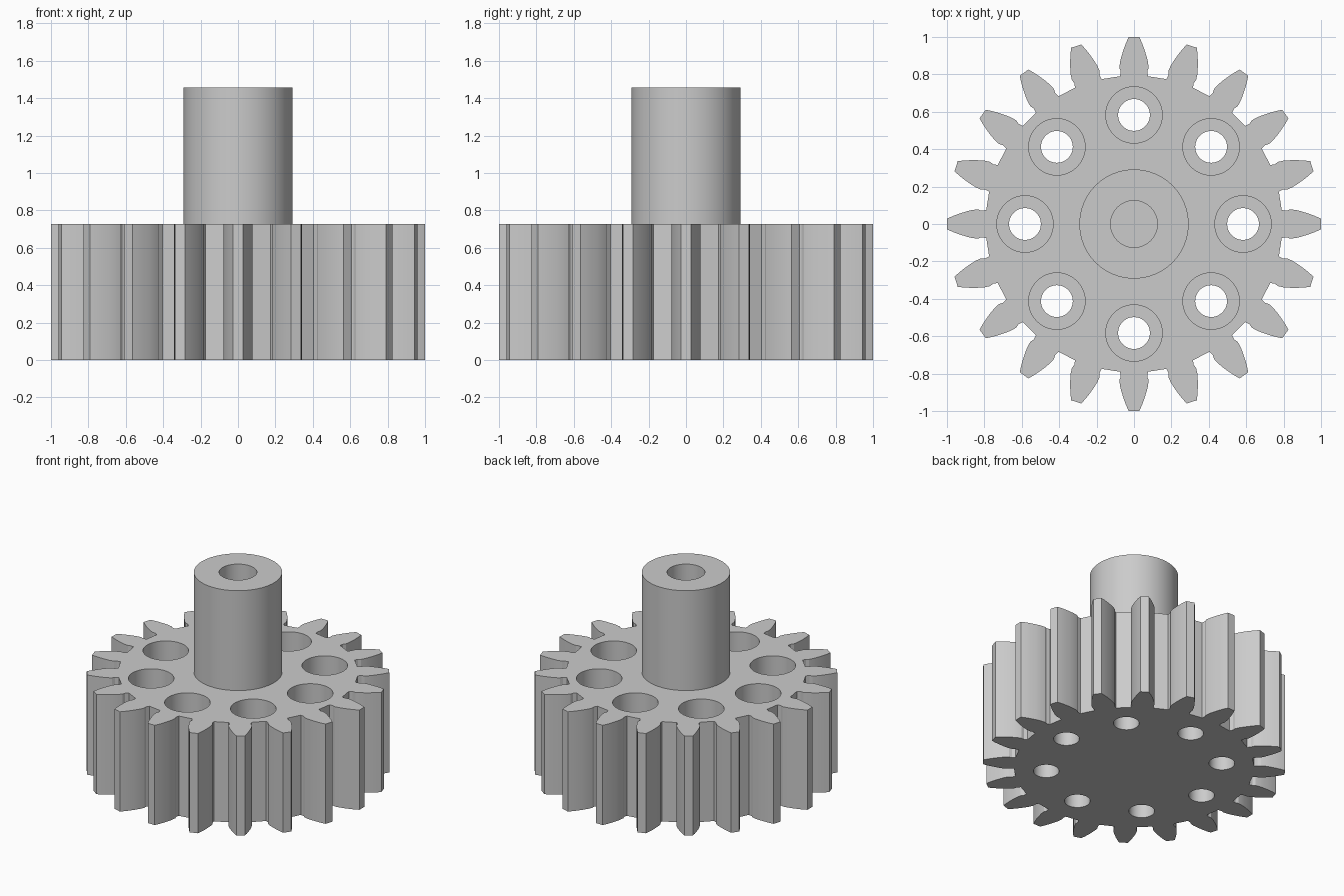
import bpy
import bmesh
from math import sin, cos, pi, radians

cube = bpy.data.objects.get("Cube")
if cube:
    bpy.data.objects.remove(cube, do_unlink=True)

TEETH, HOLES = 20, 8
GEAR_TOP, SHAFT_TOP = 0.728, 1.457
HOLE_RING = 0.583

grey = bpy.data.materials.new("plain grey")
grey.use_nodes = True
colour = (0.6, 0.6, 0.6, 1)
grey.diffuse_color = colour
grey.node_tree.nodes["Principled BSDF"].inputs["Base Color"].default_value = colour


def prism(name, outline, z0, z1):
    """Extrude a closed xy outline from z0 to z1."""
    bm = bmesh.new()
    face = bm.faces.new([bm.verts.new((x, y, z0)) for x, y in outline])
    ext = bmesh.ops.extrude_face_region(bm, geom=[face], use_keep_orig=True)
    top = [v for v in ext["geom"] if isinstance(v, bmesh.types.BMVert)]
    bmesh.ops.translate(bm, verts=top, vec=(0, 0, z1 - z0))
    bmesh.ops.recalc_face_normals(bm, faces=bm.faces)
    mesh = bpy.data.meshes.new(name)
    bm.to_mesh(mesh)
    bm.free()
    mesh.materials.append(grey)
    obj = bpy.data.objects.new(name, mesh)
    bpy.context.collection.objects.link(obj)
    return obj


def circle(r, cx=0, cy=0, n=64):
    return [(cx + r * cos(2 * pi * i / n), cy + r * sin(2 * pi * i / n)) for i in range(n)]


def combine(target, tool, operation):
    """Apply a boolean and discard the tool object."""
    tool.hide_render = True
    mod = target.modifiers.new(operation, "BOOLEAN")
    mod.operation = operation
    mod.solver = "EXACT"
    mod.object = tool
    bpy.context.view_layer.objects.active = target
    bpy.ops.object.modifier_apply(modifier=mod.name)
    bpy.data.objects.remove(tool, do_unlink=True)


# Tooth flank as (radius, half width), mirrored and repeated around the wheel
flank = [(0.79, 0.075), (0.815, 0.071), (0.835, 0.078), (0.865, 0.075),
         (0.90, 0.066), (0.935, 0.055), (0.97, 0.042), (1.0, 0.028)]
tooth = [(r, -w) for r, w in flank] + [(r, w) for r, w in reversed(flank)]
outline = []
for i in range(TEETH):
    a = 2 * pi * i / TEETH
    outline += [(x * cos(a) - y * sin(a), x * sin(a) + y * cos(a)) for x, y in tooth]
gear = prism("gear_with_hub", outline, 0, GEAR_TOP)

# Hub shaft with a blind bore
combine(gear, prism("hub", circle(0.292), GEAR_TOP - 0.2, SHAFT_TOP), "UNION")
combine(gear, prism("bore", circle(0.125), GEAR_TOP, SHAFT_TOP + 0.1), "DIFFERENCE")

# Ring of counterbored screw holes
for i in range(HOLES):
    a = 2 * pi * i / HOLES
    cx, cy = HOLE_RING * cos(a), HOLE_RING * sin(a)
    combine(gear, prism("screw_hole", circle(0.085, cx, cy, 48), -0.1, GEAR_TOP + 0.1), "DIFFERENCE")
    combine(gear, prism("counterbore", circle(0.151, cx, cy, 48), GEAR_TOP / 2, GEAR_TOP + 0.1), "DIFFERENCE")

# Smooth round walls, crisp edges
bpy.ops.object.select_all(action="DESELECT")
gear.select_set(True)
bpy.context.view_layer.objects.active = gear
bpy.ops.object.shade_smooth_by_angle(angle=radians(25))
